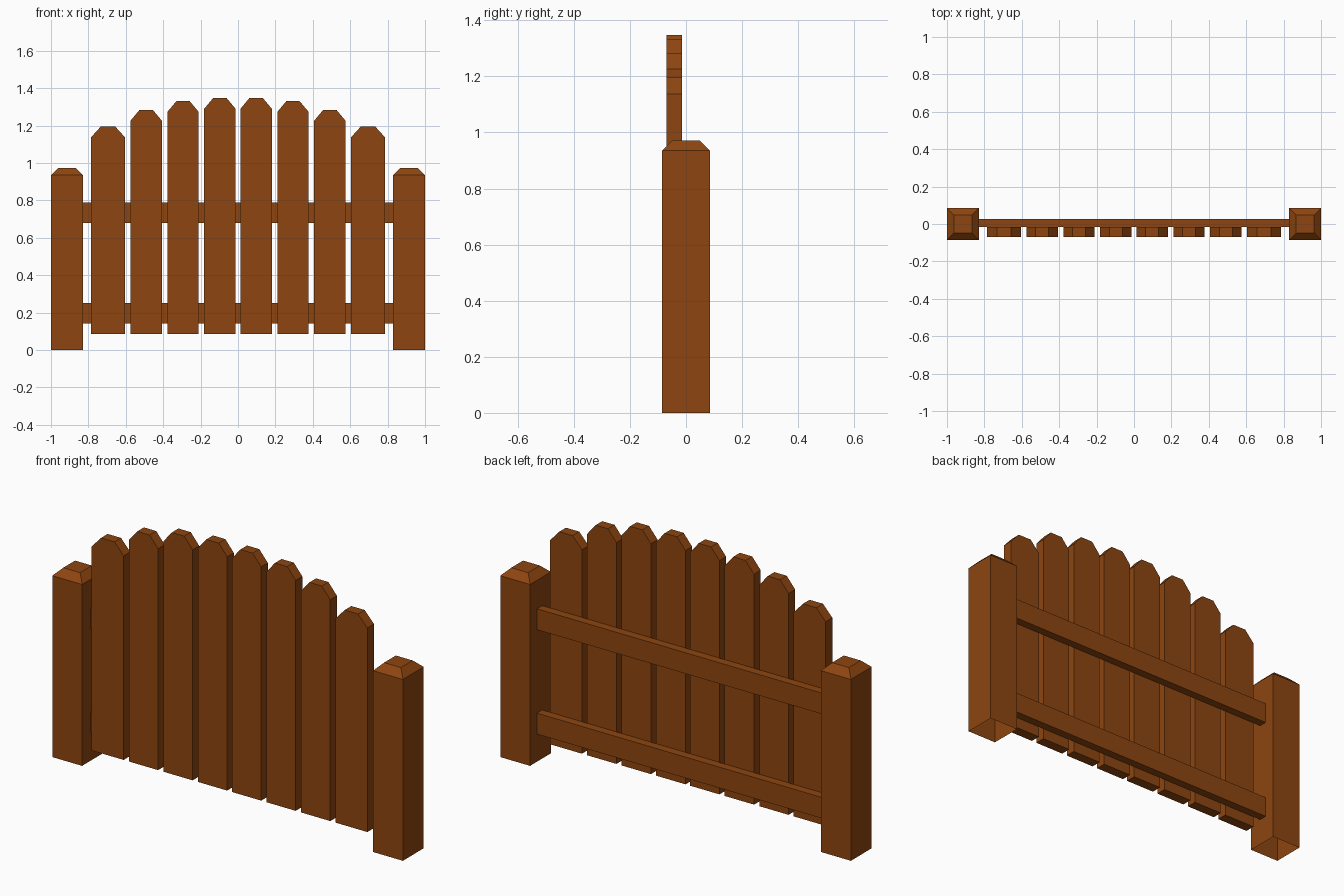
import bpy
import bmesh

if "Cube" in bpy.data.objects:
    bpy.data.objects.remove(bpy.data.objects["Cube"])

wood = bpy.data.materials.new("brown wood")
wood.diffuse_color = (0.27, 0.06, 0.005, 1.0)
wood.use_nodes = True
wood.node_tree.nodes["Principled BSDF"].inputs["Base Color"].default_value = wood.diffuse_color


def finish(name, bm):
    bmesh.ops.recalc_face_normals(bm, faces=bm.faces)
    mesh = bpy.data.meshes.new(name)
    bm.to_mesh(mesh)
    bm.free()
    mesh.materials.append(wood)
    obj = bpy.data.objects.new(name, mesh)
    bpy.context.collection.objects.link(obj)
    return obj


def extruded_profile(name, points, y0, y1):
    """Extrude an x-z outline from y0 to y1."""
    bm = bmesh.new()
    face = bm.faces.new([bm.verts.new((x, y0, z)) for x, z in points])
    ext = bmesh.ops.extrude_face_region(bm, geom=[face])
    verts = [g for g in ext["geom"] if isinstance(g, bmesh.types.BMVert)]
    bmesh.ops.translate(bm, verts=verts, vec=(0, y1 - y0, 0))
    return finish(name, bm)


def post(name, cx):
    """Square post with a bevelled cap, hollow at the foot."""
    bm = bmesh.new()
    rings = []
    for half, z in ((0.085, 0.0), (0.085, 0.935), (0.048, 0.972)):
        rings.append([bm.verts.new((cx + sx * half, sy * half, z))
                      for sx, sy in ((-1, -1), (1, -1), (1, 1), (-1, 1))])
    for low, high in zip(rings, rings[1:]):
        for i in range(4):
            j = (i + 1) % 4
            bm.faces.new((low[i], low[j], high[j], high[i]))
    bm.faces.new(rings[-1])
    return finish(name, bm)


def picket(name, cx, half, top):
    """Board with clipped top corners."""
    flat, shoulder, base = half * 0.42, top - 0.058, 0.085
    extruded_profile(name, [
        (cx - half, base), (cx + half, base), (cx + half, shoulder),
        (cx + flat, top), (cx - flat, top), (cx - half, shoulder)],
        -0.069, -0.015)


# Posts and pickets, mirrored left and right: (centre, half width, top)
boards = [(0.097, 0.0835, 1.348), (0.294, 0.0835, 1.331),
          (0.491, 0.0835, 1.284), (0.695, 0.091, 1.195)]
for side, label in ((-1, "left"), (1, "right")):
    post(f"{label}_post", side * 0.915)
    for n, (cx, half, top) in enumerate(boards, 1):
        picket(f"{label}_picket_{n}", side * cx, half, top)

# Horizontal rails behind the pickets
for label, z0, z1 in (("lower", 0.142, 0.25), ("upper", 0.68, 0.788)):
    extruded_profile(f"{label}_rail", [(-0.83, z0), (0.83, z0), (0.83, z1), (-0.83, z1)],
                     -0.015, 0.028)
